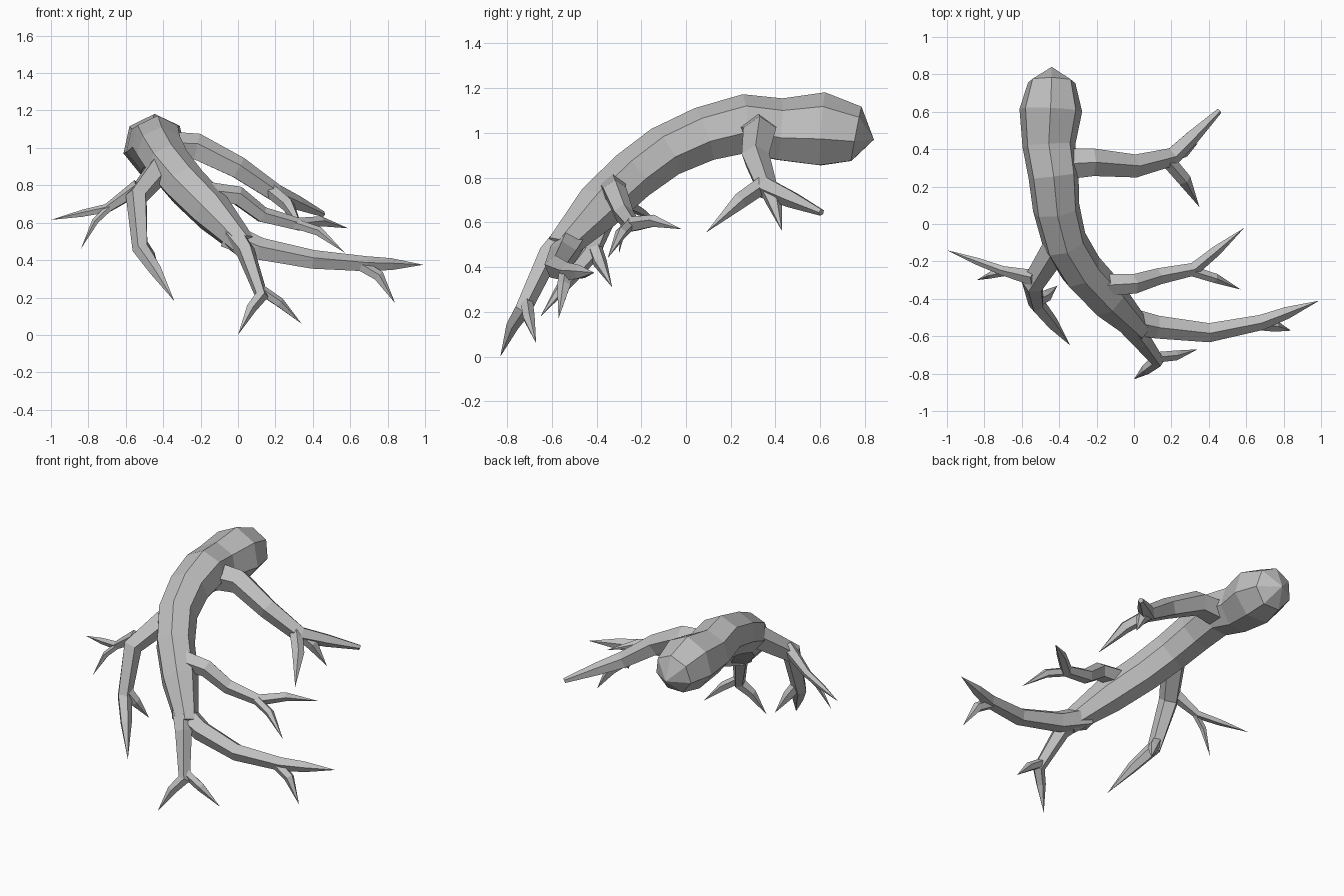
import bpy, bmesh, math
from mathutils import Vector

if "Cube" in bpy.data.objects:
    bpy.data.objects.remove(bpy.data.objects["Cube"])

bark = bpy.data.materials.new("grey bark")
bark.diffuse_color = (0.52, 0.52, 0.52, 1)
bark.use_nodes = True
bark.node_tree.nodes["Principled BSDF"].inputs["Base Color"].default_value = bark.diffuse_color


def tube(bm, path, radii, sides):
    """Sweep a polygon along a path; a zero radius closes to a point."""
    normal, last = Vector((0, 0, 1)), None
    for i, (p, r) in enumerate(zip(path, radii)):
        before, after = path[max(i - 1, 0)], path[min(i + 1, len(path) - 1)]
        t = ((p - before).normalized() + (after - p).normalized()).normalized()
        normal = (normal - t * normal.dot(t)).normalized()
        side = t.cross(normal)
        ring = [bm.verts.new(p + r * (normal * math.cos(a) + side * math.sin(a)))
                for a in (math.tau * k / sides for k in range(sides))]
        if last:
            for k in range(sides):
                j = (k + 1) % sides
                bm.faces.new((last[k], last[j], ring[j], ring[k]))
        if r and (i == 0 or i == len(path) - 1):
            bm.faces.new(ring)
        last = ring


def finish(bm, name):
    bmesh.ops.remove_doubles(bm, verts=bm.verts, dist=0.0001)
    bmesh.ops.recalc_face_normals(bm, faces=bm.faces)
    me = bpy.data.meshes.new(name)
    bm.to_mesh(me)
    bm.free()
    me.materials.append(bark)
    bpy.context.collection.objects.link(bpy.data.objects.new(name, me))


def root(name, radius, run, tips, rise=0.025, end=0):
    """A run tapering to a fork, where each claw rises to a knee and then ends in a point."""
    bm = bmesh.new()
    run = [Vector(p) for p in run]
    fork, n = run[-1], len(run) - 1
    taper = [radius * (1 - 0.42 * i / n) for i in range(n + 1)]
    for i, tip in enumerate(tips):
        tip = Vector(tip)
        knee = fork.lerp(tip, 0.45)
        if i == 0:  # the main claw carries the run on
            knee.z += rise
            tube(bm, run + [knee, tip], taper + [radius * 0.45, end], 5)
        else:       # side claws start just inside the fork
            knee.z += 0.03
            start = fork.lerp(run[-2], 0.15)
            tube(bm, [start, knee, tip], [radius * 0.45, radius * 0.42, 0], 5)
    finish(bm, name)


# trunk: x, y, z, radius from the blunt swollen back to the front
trunk = [(-0.44, 0.84, 0.97, 0), (-0.44, 0.76, 0.99, 0.13), (-0.445, 0.61, 1.01, 0.172),
         (-0.455, 0.42, 1.01, 0.145), (-0.43, 0.26, 1.035, 0.138), (-0.415, 0.08, 0.99, 0.128),
         (-0.37, -0.10, 0.91, 0.122), (-0.28, -0.25, 0.80, 0.118), (-0.14, -0.40, 0.66, 0.112),
         (0.03, -0.57, 0.48, 0.068)]
bm = bmesh.new()
tube(bm, [Vector(p[:3]) for p in trunk], [p[3] for p in trunk], 7)
finish(bm, "trunk")

# roots
root("back_right_root", 0.09,
     [(-0.40, 0.32, 1.0), (-0.22, 0.33, 1.0), (0, 0.31, 0.89), (0.2, 0.36, 0.755)],
     [(0.455, 0.605, 0.645), (0.35, 0.09, 0.555), (0.34, 0.43, 0.56)], rise=0, end=0.016)
root("middle_right_root", 0.064,
     [(-0.2, -0.33, 0.76), (0, -0.32, 0.74), (0.13, -0.28, 0.64), (0.32, -0.24, 0.59)],
     [(0.59, -0.02, 0.57), (0.57, -0.35, 0.44)])
root("front_right_root", 0.075,
     [(-0.06, -0.51, 0.53), (0.12, -0.55, 0.455), (0.4, -0.58, 0.40), (0.68, -0.525, 0.378)],
     [(0.99, -0.41, 0.375), (0.84, -0.57, 0.17)], rise=0)
root("front_root", 0.066,
     [(-0.02, -0.54, 0.53), (0.04, -0.62, 0.45), (0.125, -0.73, 0.21)],
     [(0, -0.83, 0), (0.34, -0.67, 0.06)])
root("left_root", 0.078,
     [(-0.40, -0.10, 0.91), (-0.54, -0.32, 0.74), (-0.52, -0.43, 0.46)],
     [(-0.34, -0.65, 0.18), (-0.41, -0.33, 0.31)], rise=0.01)
root("far_left_root", 0.045,
     [(-0.53, -0.29, 0.79), (-0.70, -0.25, 0.675)],
     [(-1.0, -0.14, 0.615), (-0.84, -0.30, 0.46)], rise=0)
